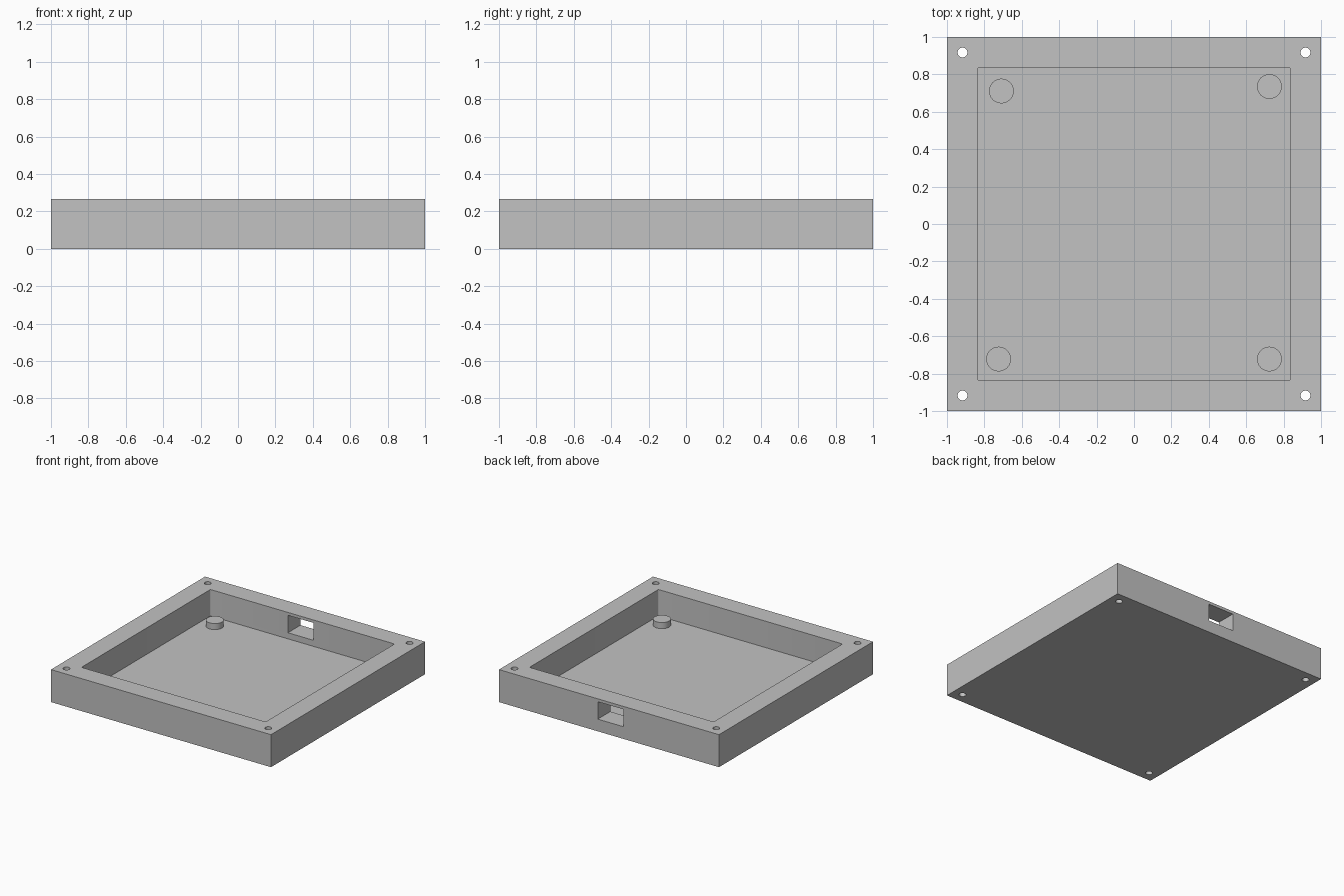
import bpy
import bmesh
from mathutils import Matrix, Vector

default = bpy.data.objects.get("Cube")
if default:
    bpy.data.objects.remove(default, do_unlink=True)

HEIGHT, FLOOR, INNER = 0.267, 0.05, 0.837

grey = bpy.data.materials.new("plain grey")
grey.use_nodes = True
grey.diffuse_color = (0.54, 0.54, 0.54, 1)
grey.node_tree.nodes["Principled BSDF"].inputs["Base Color"].default_value = grey.diffuse_color


def add_object(name, bm):
    mesh = bpy.data.meshes.new(name)
    bm.to_mesh(mesh)
    bm.free()
    mesh.materials.append(grey)
    obj = bpy.data.objects.new(name, mesh)
    bpy.context.collection.objects.link(obj)
    return obj


def box(name, low, high, corner=0):
    low, high = Vector(low), Vector(high)
    bm = bmesh.new()
    bmesh.ops.create_cube(bm, size=1, matrix=Matrix.Translation((low + high) / 2)
                          @ Matrix.Diagonal((*(high - low), 1)))
    if corner:
        upright = [e for e in bm.edges
                   if abs(e.verts[0].co.z - e.verts[1].co.z) > 0.01]
        bmesh.ops.bevel(bm, geom=upright, offset=corner, segments=3,
                        profile=0.5, affect='EDGES')
    return add_object(name, bm)


def cylinder(name, x, y, radius, low, high):
    bm = bmesh.new()
    bmesh.ops.create_cone(bm, cap_ends=True, segments=48, radius1=radius,
                          radius2=radius, depth=high - low,
                          matrix=Matrix.Translation((x, y, (low + high) / 2)))
    return add_object(name, bm)


def smooth(obj):
    bpy.ops.object.select_all(action='DESELECT')
    obj.select_set(True)
    bpy.context.view_layer.objects.active = obj
    bpy.ops.object.shade_smooth_by_angle(angle=0.6)


# Square tray body
tray = box("tray", (-1, -1, 0), (1, 1, HEIGHT))

# Cavity, cable window in the back wall, and corner screw holes
cutters = [
    box("cavity_cutter", (-INNER, -INNER, FLOOR), (INNER, INNER, 0.5), corner=0.01),
    box("window_cutter", (-0.132, 0.7, 0.1), (0.102, 1.1, 0.243)),
]
for x in (-0.917, 0.917):
    for y in (-0.917, 0.917):
        cutters.append(cylinder("screw_hole_cutter", x, y, 0.026, -0.1, 0.5))

bpy.context.view_layer.objects.active = tray
for cutter in cutters:
    cutter.hide_render = True
    cut = tray.modifiers.new("cut", 'BOOLEAN')
    cut.operation = 'DIFFERENCE'
    cut.solver = 'EXACT'
    cut.object = cutter
    bpy.ops.object.modifier_apply(modifier=cut.name)
    bpy.data.objects.remove(cutter, do_unlink=True)
smooth(tray)

# Round support posts on the floor
posts = {
    "back_right_post": (-0.709, 0.711),
    "back_left_post": (0.724, 0.735),
    "front_right_post": (-0.724, -0.722),
    "front_left_post": (0.724, -0.722),
}
for name, (x, y) in posts.items():
    smooth(cylinder(name, x, y, 0.066, FLOOR - 0.01, 0.1))
